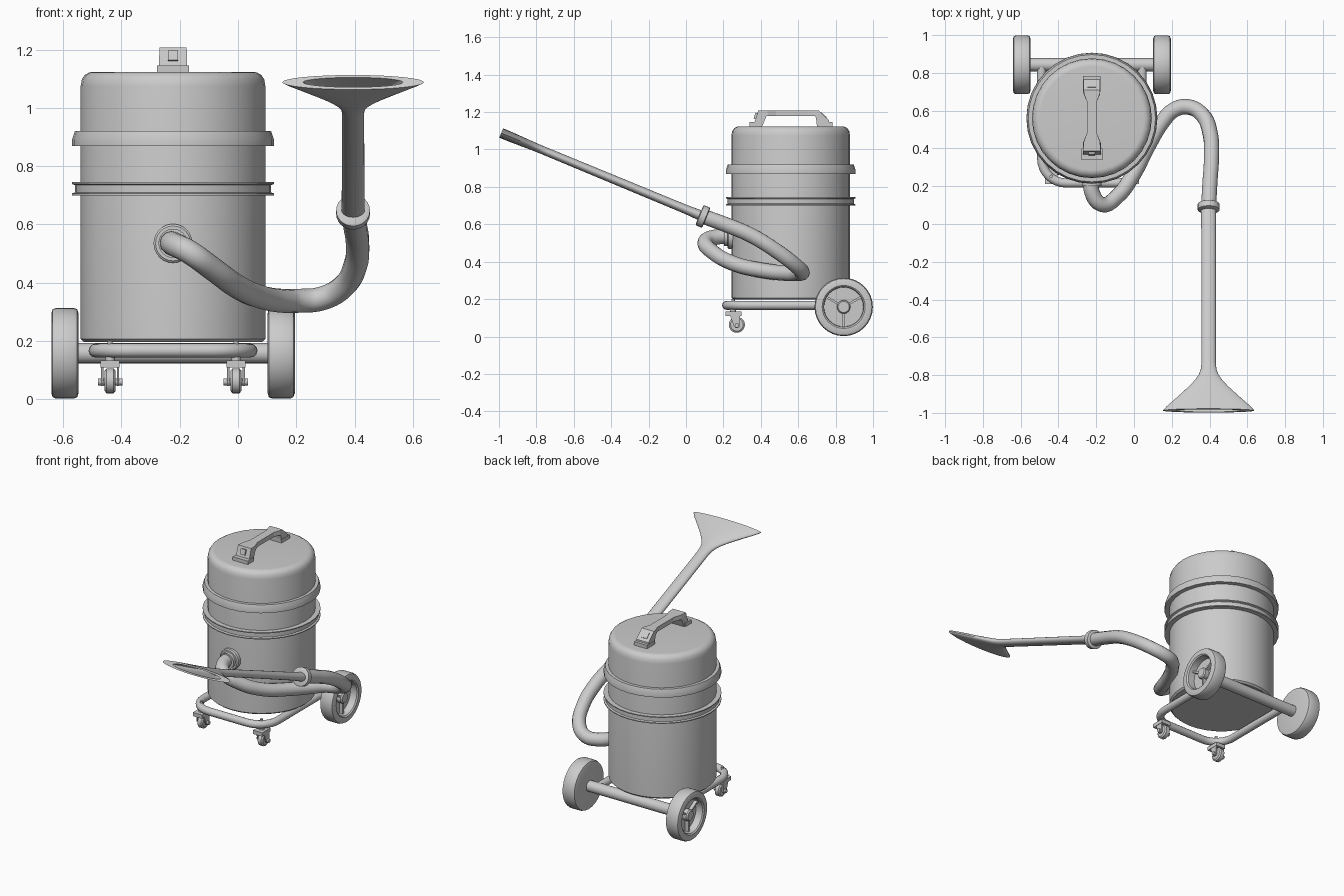
import bpy, bmesh, math
from mathutils import Vector, Matrix

if "Cube" in bpy.data.objects:
    bpy.data.objects.remove(bpy.data.objects["Cube"])

CX, CY = -0.223, 0.56  # drum axis


def finish(name, bm, smooth=True):
    bmesh.ops.recalc_face_normals(bm, faces=bm.faces)
    me = bpy.data.meshes.new(name)
    bm.to_mesh(me)
    bm.free()
    ob = bpy.data.objects.new(name, me)
    bpy.context.collection.objects.link(ob)
    if smooth:
        bpy.ops.object.select_all(action='DESELECT')
        ob.select_set(True)
        bpy.context.view_layer.objects.active = ob
        bpy.ops.object.shade_smooth_by_angle(angle=math.radians(35))
    return ob


def loft(name, rings, closed=False, smooth=True):
    """Skin a list of equal-length point rings."""
    bm = bmesh.new()
    vs = [[bm.verts.new(p) for p in r] for r in rings]
    n = len(vs[0])
    pairs = list(zip(vs, vs[1:])) + ([(vs[-1], vs[0])] if closed else [])
    for a, b in pairs:
        for i in range(n):
            j = (i + 1) % n
            bm.faces.new((a[i], a[j], b[j], b[i]))
    if not closed:
        bm.faces.new(vs[0])
        bm.faces.new(vs[-1])
    return finish(name, bm, smooth)


def lathe(name, profile, centre, axis=(0, 0, 1), segs=32, closed=False):
    """Spin (radius, height) points about an axis."""
    m = Matrix.Translation(centre) @ Vector(axis).to_track_quat('Z', 'Y').to_matrix().to_4x4()
    rings = []
    for r, h in profile:
        rings.append([m @ Vector((r * math.cos(2 * math.pi * i / segs),
                                  r * math.sin(2 * math.pi * i / segs), h)) for i in range(segs)])
    return loft(name, rings, closed)


def cyl(name, r, h0, h1, centre, axis=(0, 0, 1), segs=20):
    return lathe(name, [(r, h0), (r, h1)], centre, axis, segs)


def box(name, centre, size, rot=None):
    bm = bmesh.new()
    m = Matrix.Translation(centre) @ (rot or Matrix()) @ Matrix.Diagonal((*size, 1))
    bmesh.ops.create_cube(bm, size=1, matrix=m)
    return finish(name, bm, False)


def tube(name, pts, r, bezier=False):
    cu = bpy.data.curves.new(name, 'CURVE')
    cu.dimensions = '3D'
    cu.bevel_depth, cu.bevel_resolution, cu.resolution_u = r, 4, 5
    cu.use_fill_caps = True
    sp = cu.splines.new('BEZIER' if bezier else 'POLY')
    ps = sp.bezier_points if bezier else sp.points
    ps.add(len(pts) - 1)
    for p, c in zip(ps, pts):
        if bezier:
            p.co = c
            p.handle_left_type = p.handle_right_type = 'AUTO'
        else:
            p.co = (*c, 1)
    ob = bpy.data.objects.new(name, cu)
    bpy.context.collection.objects.link(ob)
    bpy.ops.object.select_all(action='DESELECT')
    ob.select_set(True)
    bpy.context.view_layer.objects.active = ob
    bpy.ops.object.convert(target='MESH')
    bpy.ops.object.shade_smooth_by_angle(angle=math.radians(40))


# Drum with rounded lid
lathe("drum", [(0.306, 0.197), (0.317, 0.207), (0.317, 1.075), (0.313, 1.098),
               (0.303, 1.113), (0.287, 1.122), (0.275, 1.123)], (CX, CY, 0))
# Rim bands
lathe("lid_rim", [(0.312, 0.87), (0.346, 0.87), (0.346, 0.893), (0.337, 0.92), (0.312, 0.92)],
      (CX, CY, 0), closed=True)
lathe("drum_band", [(0.312, 0.70), (0.347, 0.70), (0.347, 0.706), (0.337, 0.71), (0.337, 0.735),
                    (0.347, 0.739), (0.347, 0.745), (0.312, 0.745)], (CX, CY, 0), closed=True)

# Carry handle: arch of rectangular sections (outer y z, inner y z, half width)
arch = [(0.358, 1.118, 0.405, 1.118, 0.048), (0.386, 1.207, 0.43, 1.178, 0.047),
        (0.435, 1.207, 0.44, 1.178, 0.043), (0.48, 1.207, 0.48, 1.178, 0.027),
        (0.65, 1.207, 0.65, 1.178, 0.027), (0.69, 1.207, 0.685, 1.178, 0.042),
        (0.71, 1.207, 0.692, 1.178, 0.044), (0.765, 1.155, 0.698, 1.15, 0.044),
        (0.768, 1.118, 0.7, 1.118, 0.044)]
loft("handle", [[(CX - w, a, b), (CX + w, a, b), (CX + w, c, d), (CX - w, c, d)]
                for a, b, c, d, w in arch], smooth=False)
box("handle_front_foot", (CX, 0.37, 1.131), (0.11, 0.06, 0.03))
box("handle_rear_foot", (CX, 0.742, 1.131), (0.092, 0.085, 0.03))
box("handle_front_latch", (CX, 0.376, 1.178), (0.034, 0.02, 0.034), Matrix.Rotation(-0.3, 4, 'X'))
box("handle_rear_latch", (CX, 0.735, 1.181), (0.045, 0.04, 0.012), Matrix.Rotation(-0.76, 4, 'X'))

# Big rear wheels: recessed on the outer face, with hub and three spokes
tyre = [(0.001, -0.047), (0.135, -0.047), (0.151, -0.042), (0.156, -0.03), (0.156, 0.03),
        (0.151, 0.042), (0.137, 0.047), (0.115, 0.047), (0.107, 0.04), (0.105, -0.005), (0.001, -0.005)]
for side, label in ((-1, "left"), (1, "right")):
    c = Vector((CX + side * 0.371, 0.843, 0.158))
    ax = (side, 0, 0)
    lathe(label + "_wheel", tyre, c, ax)
    lathe(label + "_hub", [(0.036, -0.01), (0.036, 0.022), (0.03, 0.03)], c, ax, 16)
    for k in range(3):
        a = math.radians(-90 + 120 * k)
        d = Vector((0, math.cos(a), math.sin(a)))
        box(label + "_spoke", c + d * 0.068 + Vector((side * 0.005, 0, 0)), (0.024, 0.085, 0.012),
            Matrix.Rotation(a, 4, 'X'))
cyl("axle", 0.035, -0.36, 0.36, (CX, 0.843, 0.158), (1, 0, 0))

# U-shaped base tube
W, R, YF, ZF = 0.266, 0.13, 0.217, 0.167
half = [(W, 0.84, ZF)]
for k in range(9):
    a = math.radians(90 * k / 8)
    half.append((W - R + R * math.cos(a), YF + R - R * math.sin(a), ZF))
path = [(CX + x, y, z) for x, y, z in half] + [(CX - x, y, z) for x, y, z in reversed(half)]
tube("base_frame", path, 0.024)

# Front swivel casters
for side, label in ((-1, "left"), (1, "right")):
    x = CX + side * 0.216
    lathe(label + "_caster_wheel", [(0.034, -0.019), (0.043, -0.012), (0.043, 0.012), (0.034, 0.019)],
          (x, 0.272, 0.063), (1, 0, 0), 20)
    cyl(label + "_caster_pin", 0.012, -0.042, 0.042, (x, 0.272, 0.06), (1, 0, 0), 12)
    cyl(label + "_caster_stem", 0.016, 0.115, 0.17, (x, 0.252, 0), segs=16)
    cyl(label + "_caster_bolt", 0.009, 0.17, 0.2, (x, 0.252, 0), segs=12)
    box(label + "_caster_plate", (x, 0.253, 0.121), (0.066, 0.085, 0.024))
    for s in (-1, 1):
        f = [(0.235, 0.115), (0.29, 0.115), (0.288, 0.055), (0.28, 0.046), (0.264, 0.046), (0.256, 0.055)]
        loft(label + "_caster_fork", [[(x + s * o, y, z) for y, z in f] for o in (0.023, 0.031)],
             smooth=False)

# Hose inlet
inlet = (CX, 0.26, 0.535)
lathe("inlet_flange", [(0.067, -0.03), (0.067, 0.032), (0.06, 0.038)], inlet, (0, -1, 0), 24)
cyl("inlet_collar", 0.05, 0.0, 0.058, inlet, (0, -1, 0), 24)

# Bent hose
hose = [(CX, 0.26, 0.535), (CX, 0.17, 0.533), (-0.17, 0.103, 0.507), (-0.09, 0.145, 0.45),
        (-0.005, 0.26, 0.388), (0.075, 0.415, 0.352), (0.15, 0.54, 0.338), (0.21, 0.603, 0.338),
        (0.285, 0.62, 0.345), (0.36, 0.58, 0.385), (0.403, 0.48, 0.46), (0.41, 0.35, 0.54),
        (0.402, 0.22, 0.595), (0.395, 0.09, 0.643)]
tube("hose", hose, 0.041, bezier=True)

# Flat wand with flared hollow nozzle, and the joining collar
start, end = Vector((0.395, 0.09, 0.642)), Vector((0.395, -0.988, 1.088))
d = (end - start).normalized()
L = (end - start).length
up = Vector((1, 0, 0)).cross(d)
stations = [(0, 0.04, 0.028), (0.1, 0.039, 0.024), (L - 0.27, 0.038, 0.022), (L - 0.235, 0.042, 0.022),
            (L - 0.205, 0.053, 0.022), (L - 0.175, 0.073, 0.023), (L - 0.14, 0.103, 0.024),
            (L - 0.08, 0.164, 0.026), (L - 0.025, 0.222, 0.027), (L, 0.243, 0.027),
            (L, 0.172, 0.018), (L - 0.08, 0.115, 0.016), (L - 0.15, 0.06, 0.015), (L - 0.2, 0.035, 0.014)]
N = 32
loft("wand_nozzle", [[start + d * t + Vector((w * math.cos(2 * math.pi * i / N), 0, 0))
                      + up * (h * math.sin(2 * math.pi * i / N)) for i in range(N)]
                     for t, w, h in stations])
lathe("wand_collar", [(0.05, -0.02), (0.058, -0.016), (0.058, 0.016), (0.05, 0.02)], start, d, 24)
